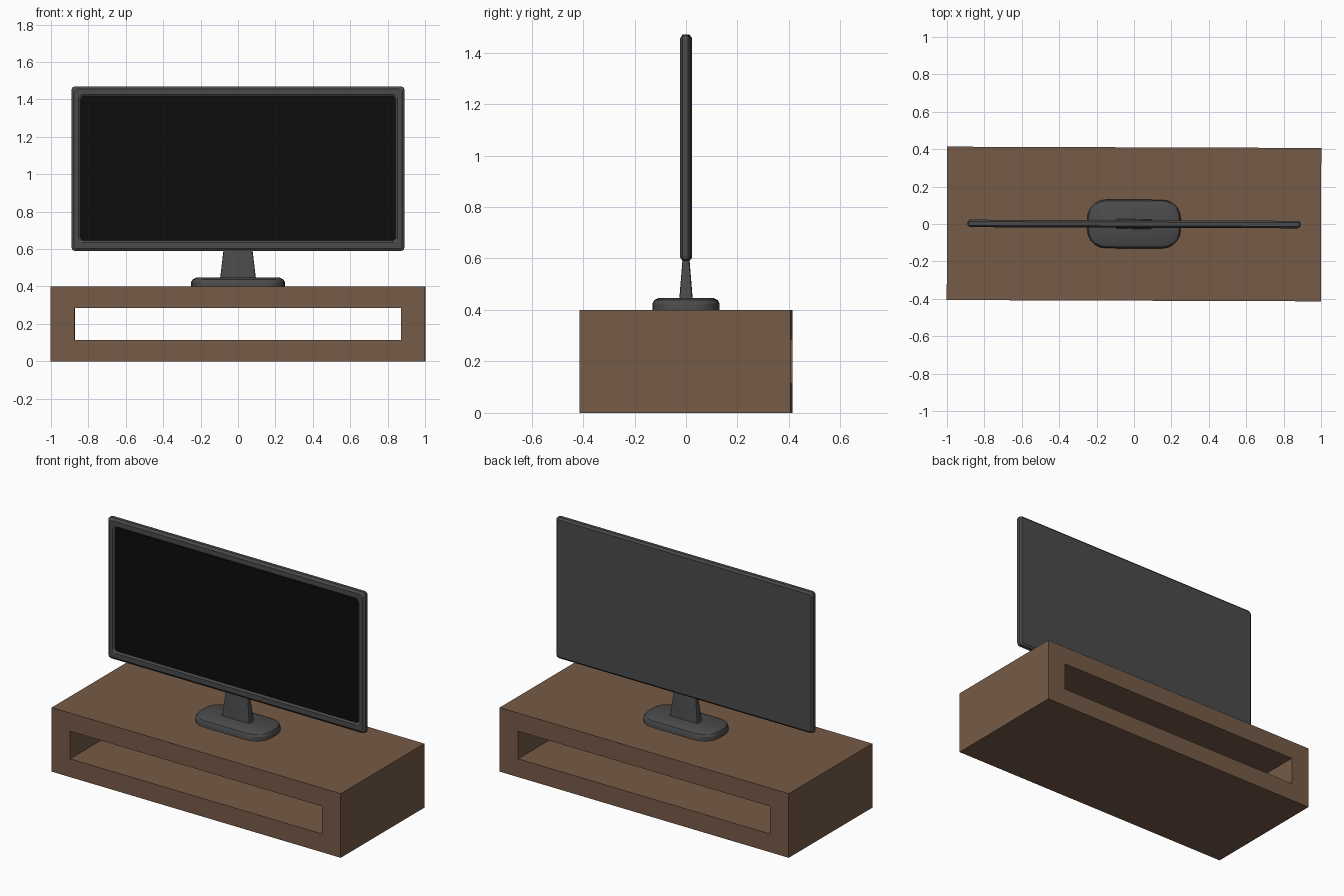
import bpy, bmesh
from math import pi, sin, cos, radians
from mathutils import Matrix

if "Cube" in bpy.data.objects:
    bpy.data.objects.remove(bpy.data.objects["Cube"], do_unlink=True)


def material(name, rgb, rough):
    m = bpy.data.materials.new(name)
    m.use_nodes = True
    m.diffuse_color = (*rgb, 1)
    shader = m.node_tree.nodes["Principled BSDF"]
    shader.inputs["Base Color"].default_value = (*rgb, 1)
    shader.inputs["Roughness"].default_value = rough
    return m


wood = material("brown wood", (0.18, 0.105, 0.063), 0.7)
plastic = material("dark grey plastic", (0.07, 0.07, 0.07), 0.5)
black = material("black screen", (0.004, 0.004, 0.004), 0.4)

FACE_FRONT = Matrix.Rotation(pi / 2, 4, "X")   # local +z becomes -y, local y becomes z
TURN = Matrix.Rotation(-0.0035, 4, "Z")        # everything stands very slightly turned


def outline(w, h, r, steps):
    """Rounded rectangle of half-size w x h, counter-clockwise."""
    if steps == 0:
        return [(w, h), (-w, h), (-w, -h), (w, -h)]
    pts = []
    for q, (sx, sy) in enumerate([(1, 1), (-1, 1), (-1, -1), (1, -1)]):
        for i in range(steps + 1):
            a = (q + i / steps) * pi / 2
            pts.append((sx * (w - r) + r * cos(a), sy * (h - r) + r * sin(a)))
    return pts


def loft(name, rings, steps, mats, place, closed=False, smooth=None):
    """Skin stacked outlines (half width, half height, corner radius, level)."""
    bm = bmesh.new()
    loops = [[bm.verts.new((x, y, z)) for x, y in outline(w, h, r, steps)]
             for w, h, r, z in rings]
    pairs = list(zip(loops, loops[1:]))
    if closed:
        pairs.append((loops[-1], loops[0]))
    for low, high in pairs:
        n = len(low)
        for i in range(n):
            j = (i + 1) % n
            bm.faces.new((low[i], low[j], high[j], high[i]))
    if not closed:
        bm.faces.new(loops[0][::-1])
        bm.faces.new(loops[-1]).material_index = len(mats) - 1
    bmesh.ops.recalc_face_normals(bm, faces=bm.faces)
    mesh = bpy.data.meshes.new(name)
    bm.to_mesh(mesh)
    bm.free()
    for m in mats:
        mesh.materials.append(m)
    if smooth:
        mesh.shade_smooth()
        mesh.set_sharp_from_angle(angle=radians(smooth))
    obj = bpy.data.objects.new(name, mesh)
    obj.matrix_world = TURN @ place
    bpy.context.collection.objects.link(obj)
    return obj


# Cabinet: a wooden box with a slot running right through it
loft("cabinet", [(1, 0.2, 0, -0.41), (1, 0.2, 0, 0.41),
                 (0.872, 0.086, 0, 0.41), (0.872, 0.086, 0, -0.41)],
     0, [wood], Matrix.Translation((0, 0, 0.2)) @ FACE_FRONT, closed=True)

# Stand foot: rounded slab with a softened upper edge
loft("stand_foot", [(0.25, 0.13, 0.10, 0.40), (0.25, 0.13, 0.10, 0.425),
                    (0.243, 0.123, 0.095, 0.438), (0.225, 0.105, 0.08, 0.447)],
     5, [plastic], Matrix(), smooth=30)

# Stand neck: tapered post
loft("stand_neck", [(0.096, 0.026, 0.008, 0.44), (0.077, 0.013, 0.006, 0.60)],
     2, [plastic], Matrix(), smooth=30)

# Television: bevelled case, bezel lip and sunken screen, lofted back to front
loft("television", [(0.878, 0.428, 0.012, -0.02), (0.89, 0.44, 0.018, -0.01),
                    (0.89, 0.44, 0.018, 0.01), (0.876, 0.426, 0.012, 0.02),
                    (0.853, 0.396, 0.018, 0.02), (0.842, 0.385, 0.012, 0.012)],
     2, [plastic, black], Matrix.Translation((0, 0, 1.03)) @ FACE_FRONT)
